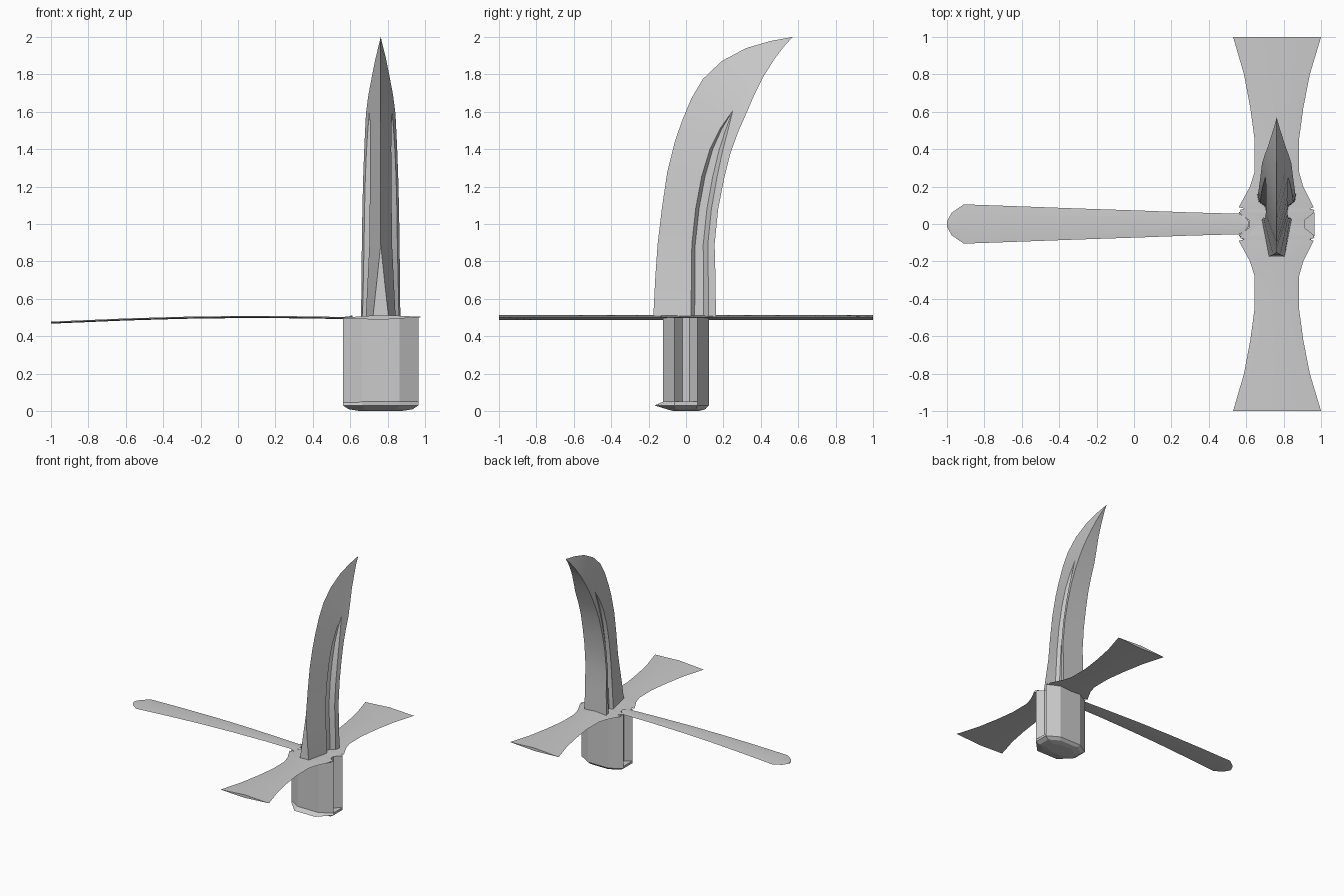
import bpy, bmesh

if "Cube" in bpy.data.objects:
    bpy.data.objects.remove(bpy.data.objects["Cube"])

CX = 0.763


def loft(name, rings, smooth=0):
    """Skin a list of equal-length point rings and cap both ends."""
    bm = bmesh.new()
    rows = [[bm.verts.new(p) for p in r] for r in rings]
    for a, b in zip(rows, rows[1:]):
        n = len(a)
        for i in range(n):
            j = (i + 1) % n
            bm.faces.new((a[i], a[j], b[j], b[i]))
    bm.faces.new(rows[0][::-1])
    bm.faces.new(rows[-1])
    bmesh.ops.remove_doubles(bm, verts=bm.verts, dist=0.0003)
    bmesh.ops.recalc_face_normals(bm, faces=bm.faces)
    me = bpy.data.meshes.new(name)
    bm.to_mesh(me)
    bm.free()
    ob = bpy.data.objects.new(name, me)
    bpy.context.collection.objects.link(ob)
    if smooth:
        bpy.ops.object.select_all(action='DESELECT')
        bpy.context.view_layer.objects.active = ob
        ob.select_set(True)
        bpy.ops.object.shade_smooth_by_angle(angle=smooth)
    return ob


# Curved wedge blade: front y, z, back y, z, front half, back half, groove size
stations = [
    (-.175, .50, .160, .50, .042, .105, 1),
    (-.165, .70, .158, .70, .020, .103, 1),
    (-.152, .89, .153, .89, 0, .101, 1),
    (-.128, 1.09, .172, 1.08, 0, .098, 1),
    (-.100, 1.28, .203, 1.24, 0, .094, .95),
    (-.060, 1.44, .238, 1.38, 0, .089, .8),
    (-.022, 1.55, .278, 1.49, 0, .084, .5),
    (.028, 1.67, .322, 1.59, 0, .079, 0),
    (.090, 1.775, .365, 1.69, 0, .066, 0),
    (.190, 1.87, .415, 1.79, 0, .047, 0),
    (.320, 1.94, .475, 1.885, 0, .028, 0),
    (.450, 1.978, .525, 1.95, 0, .012, 0),
    (.570, 2.0, .570, 2.0, 0, 0, 0),
]
rings = []
for fy, fz, by, bz, fw, bw, g in stations:
    mid = .76
    side = []
    for t, cut in ((0, 0), (mid - .16 * g, 0), (mid - .10 * g, .03 * g),
                   (mid + .04 * g, .03 * g), (mid + .12 * g, 0), (1, 0)):
        side.append((fw + (bw - fw) * t - cut, fy + (by - fy) * t, fz + (bz - fz) * t))
    rings.append([(CX + w, y, z) for w, y, z in side]
                 + [(CX - w, y, z) for w, y, z in side[::-1]])
loft("blade", rings, 0.4)

# Flared double guard, mirrored in y: y, left x, right x
half = [(.02, .625, .905), (.055, .585, .955), (.075, .565, .965), (.082, .59, .94),
        (.09, .56, .96), (.20, .62, .905), (.28, .645, .882), (.45, .645, .882),
        (.62, .622, .905), (.80, .588, .94), (1.0, .53, 1.0)]
both = [(-y, l, r) for y, l, r in half[::-1]] + half
loft("guard", [[(l, y, .497), (CX, y, .514), (r, y, .503), (CX, y, .488)]
               for y, l, r in both], 0.4)

# Long thin side arm: x, half width, top z
arm = [(-1.0, .015, .478), (-.975, .06, .479), (-.91, .105, .482), (-.6, .094, .495),
       (-.3, .083, .504), (0, .073, .508), (.3, .062, .507), (.56, .055, .503),
       (.59, .042, .506), (.612, .015, .512)]
loft("side_arm", [[(x, -w, z - .006), (x, 0, z), (x, w, z - .006), (x, 0, z - .011)]
                  for x, w, z in arm], 0.4)

# Grooved grip
quarter = [(.148, .02), (.202, .062), (.10, .122)]


def outline(pts, z, s=1.0):
    right = pts + [(-x, y) for x, y in pts[::-1]]
    full = right + [(x, -y) for x, y in right[::-1]]
    return [(CX + x * s, y * s, z) for x, y in full]


loft("grip", [outline(quarter, .045), outline(quarter, .50)])

# Pommel cap with a small front lip and rounded underside
solid = [(.202, .02), (.202, .062), (.10, .122)]
lip = [(x, -.168 if y < -.11 else y, z) for x, y, z in outline(solid, .030)]
loft("pommel_cap", [outline(solid, 0, .55), outline(solid, .010, .85), lip,
                    outline(solid, .05)])
